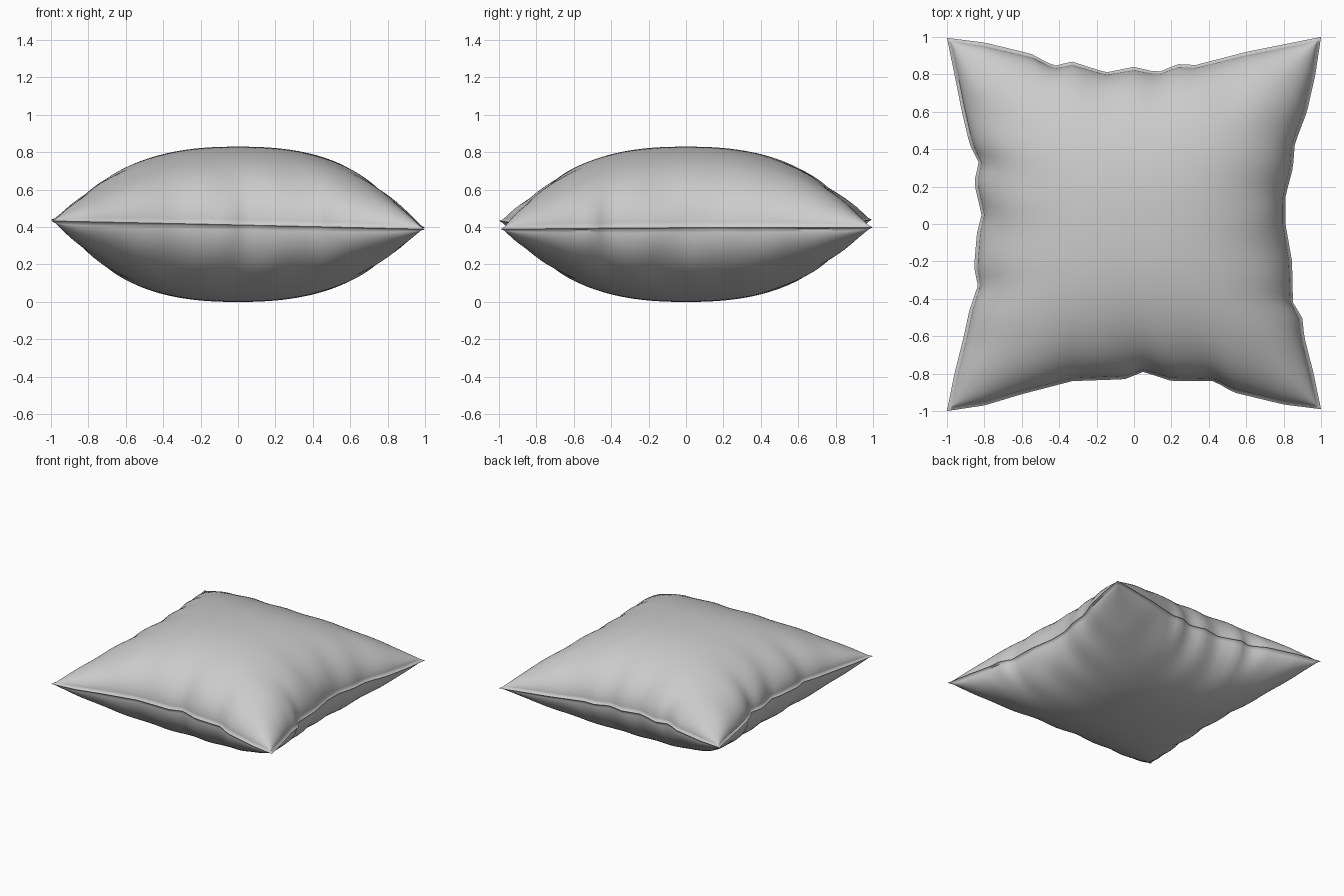
import bpy, bmesh, math

if "Cube" in bpy.data.objects:
    bpy.data.objects.remove(bpy.data.objects["Cube"])

# Puckered seam outlines: (position along the side, distance from centre)
LEFT = [(-1, 1), (-.8, .96), (-.6, .91), (-.46, .88), (-.33, .835), (-.23, .855), (-.05, .84),
        (.05, .815), (.22, .855), (.33, .83), (.43, .88), (.6, .92), (.8, .96), (1, 1)]
RIGHT = [(-1, 1), (-.8, .96), (-.6, .91), (-.5, .90), (-.42, .85), (-.2, .845), (0, .81),
         (.15, .81), (.3, .85), (.43, .86), (.6, .925), (.8, .97), (1, 1)]
BACK = [(-1, .995), (-.8, .97), (-.55, .91), (-.43, .845), (-.33, .868), (-.15, .81), (0, .84),
        (.13, .81), (.23, .855), (.33, .85), (.6, .92), (.8, .96), (1, 1)]
FRONT = [(-1, 1), (-.8, .97), (-.6, .91), (-.33, .84), (-.05, .83), (.05, .79), (.2, .84),
         (.43, .84), (.53, .90), (.8, .965), (1, .99)]


def along(points, t):
    for (a, p), (b, q) in zip(points, points[1:]):
        if t <= b:
            return p + (q - p) * (t - a) / (b - a)
    return points[-1][1]


def stretch(points, s, t):
    """Distance from centre: smooth inside, puckered close to the seam."""
    base = .83 + .17 * abs(t) ** 1.7
    w = abs(s) ** 7
    return s * (base + w * (along(points, t) - base))


LIP = .982


def surface(u, v, side):
    x = stretch(RIGHT if u > 0 else LEFT, u, v)
    y = stretch(BACK if v > 0 else FRONT, v, u)
    a, b = min(1, abs(u) / LIP), min(1, abs(v) / LIP)
    h = .405 * ((1 - a ** 2.4) * (1 - b ** 2.4)) ** .53
    # soft gathers running in from the seam
    pucker = (a ** 6 * (1 - b * b) * math.sin(19 * v + u)
              + b ** 6 * (1 - a * a) * math.sin(17 * u + 2 * v))
    h *= 1 + .07 * pucker
    r = max(abs(u), abs(v))
    if r < .9999:
        h += .010
    z = .415 + r ** 4 * (-.022 * x + .004 * y) + side * h
    return x, y, z


# Cushion: two puffed panels sharing one pinched seam
N = 64
params = [-1] + [LIP * math.sin(math.pi / 2 * (2 * i / N - 1)) for i in range(N + 1)] + [1]
M = len(params)
bm = bmesh.new()
for side in (1, -1):
    grid = [[bm.verts.new(surface(u, v, side)) for v in params] for u in params]
    for i in range(M - 1):
        for j in range(M - 1):
            q = [grid[i][j], grid[i + 1][j], grid[i + 1][j + 1], grid[i][j + 1]]
            bm.faces.new(q if side > 0 else q[::-1])
rim = [v for v in bm.verts if v.is_valid and sum(len(e.link_faces) == 1 for e in v.link_edges)]
bmesh.ops.remove_doubles(bm, verts=rim, dist=.00005)
bmesh.ops.recalc_face_normals(bm, faces=bm.faces)
mesh = bpy.data.meshes.new("cushion")
bm.to_mesh(mesh)
bm.free()
cushion = bpy.data.objects.new("cushion", mesh)
bpy.context.collection.objects.link(cushion)
bpy.context.view_layer.objects.active = cushion
cushion.select_set(True)
bpy.ops.object.shade_smooth_by_angle(angle=math.radians(60))
